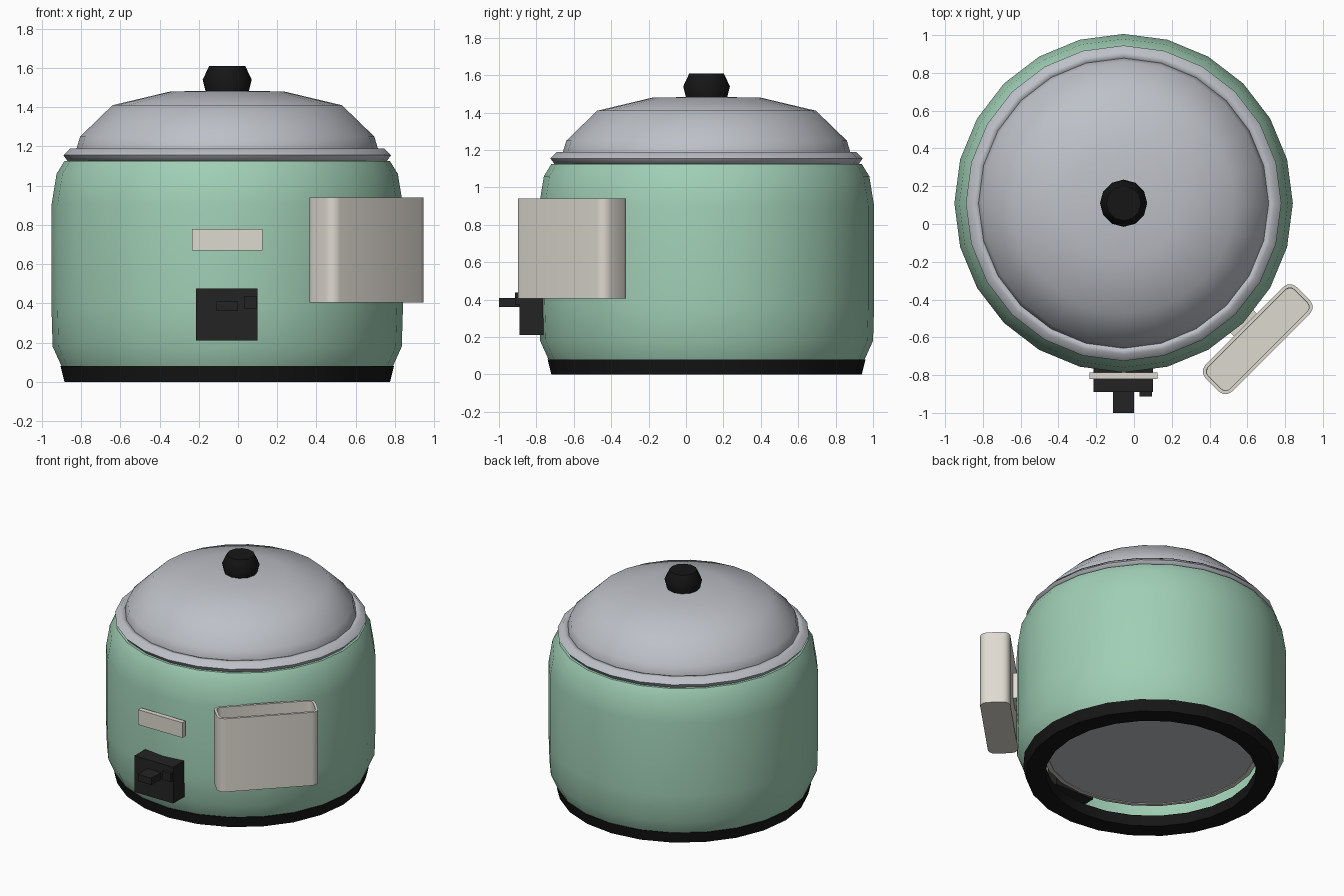
import bpy, bmesh, math
from mathutils import Vector, Matrix

if "Cube" in bpy.data.objects:
    bpy.data.objects.remove(bpy.data.objects["Cube"], do_unlink=True)

CENTRE = Vector((-0.055, 0.11, 0))


def material(name, r, g, b):
    m = bpy.data.materials.new(name)
    m.use_nodes = True
    m.diffuse_color = (r, g, b, 1)
    m.node_tree.nodes["Principled BSDF"].inputs["Base Color"].default_value = (r, g, b, 1)
    return m


green = material("mint green", 0.35, 0.62, 0.46)
grey = material("lid grey", 0.51, 0.53, 0.57)
beige = material("warm beige", 0.73, 0.70, 0.63)
black = material("black", 0.008, 0.008, 0.008)
charcoal = material("charcoal", 0.017, 0.017, 0.017)


def finish(name, bm, mat, location, angle=50):
    bmesh.ops.recalc_face_normals(bm, faces=bm.faces)
    mesh = bpy.data.meshes.new(name)
    bm.to_mesh(mesh)
    bm.free()
    mesh.materials.append(mat)
    ob = bpy.data.objects.new(name, mesh)
    ob.location = location
    bpy.context.collection.objects.link(ob)
    bpy.ops.object.select_all(action="DESELECT")
    ob.select_set(True)
    bpy.context.view_layer.objects.active = ob
    bpy.ops.object.shade_smooth_by_angle(angle=math.radians(angle))
    return ob


def lathe(name, profile, mat, closed=False, sides=24, angle=50):
    """Spin a (radius, height) profile around the pot's axis."""
    bm = bmesh.new()
    verts = [bm.verts.new((r, 0, z)) for r, z in profile]
    pairs = list(zip(verts, verts[1:]))
    if closed:
        pairs.append((verts[-1], verts[0]))
    edges = [bm.edges.new(p) for p in pairs]
    bmesh.ops.spin(bm, geom=verts + edges, cent=(0, 0, 0), axis=(0, 0, 1),
                   angle=math.tau, steps=sides)
    bmesh.ops.remove_doubles(bm, verts=bm.verts, dist=0.0005)
    return finish(name, bm, mat, CENTRE, angle)


def box(name, low, high, mat):
    low, high = Vector(low), Vector(high)
    bm = bmesh.new()
    bmesh.ops.create_cube(bm, size=1)
    bmesh.ops.scale(bm, vec=high - low, verts=bm.verts)
    return finish(name, bm, mat, (low + high) / 2, 30)


# Round parts: foot ring, body shell, rim, lid and knob
lathe("base_ring", [(0.83, 0), (0.85, 0.08), (0.70, 0.08), (0.70, 0)], black, True)
lathe("body", [(0.845, 0.08), (0.89, 0.18), (0.896, 0.38), (0.896, 0.9),
               (0.87, 1.06), (0.83, 1.125), (0.77, 1.13)], green)
lathe("rim", [(0.835, 1.155), (0.80, 1.19), (0.77, 1.19), (0.755, 1.155),
              (0.77, 1.12), (0.81, 1.12)], grey, True, angle=70)
lathe("lid", [(0.768, 1.17), (0.768, 1.19), (0.75, 1.25), (0.585, 1.41),
              (0.29, 1.48), (0, 1.485)], grey)
lathe("knob", [(0, 1.47), (0.11, 1.48), (0.125, 1.54), (0.092, 1.61), (0, 1.61)],
      black, sides=12)

# Inner pot seen through the open bottom
lathe("inner_pot", [(0, 0.165), (0.687, 0.165), (0.687, 1.1)], grey)
lathe("inner_pot_collar", [(0.687, 0.16), (0.72, 0.165), (0.72, 0.22), (0.687, 0.22)],
      beige, True)

# Front controls
box("control_box", (-0.215, -0.89, 0.21), (0.10, -0.68, 0.475), charcoal)
box("control_lever", (-0.11, -1.0, 0.36), (0.0, -0.88, 0.41), charcoal)
box("control_button", (0.03, -0.913, 0.375), (0.095, -0.88, 0.437), charcoal)
box("front_plate", (-0.235, -0.82, 0.67), (0.125, -0.785, 0.78), beige)

# Open pocket with rounded corners, turned to face the front left
turn = math.radians(45)
outward = Vector((1, -1, 0)).normalized()
bm = bmesh.new()
bmesh.ops.create_cube(bm, size=1)
bmesh.ops.scale(bm, vec=(0.682, 0.20, 0.535), verts=bm.verts)
upright = [e for e in bm.edges if abs(e.verts[0].co.z - e.verts[1].co.z) > 0.1]
bmesh.ops.bevel(bm, geom=upright, offset=0.05, segments=3, profile=0.5, affect="EDGES")
top = max(bm.faces, key=lambda f: f.calc_center_median().z)
for thickness in (0.018, 0.002):
    bmesh.ops.inset_region(bm, faces=[top], thickness=thickness, use_even_offset=True)
bmesh.ops.translate(bm, verts=list(top.verts), vec=(0, 0, -0.5))
pocket = finish("side_pocket", bm, beige, (0.655, -0.61, 0.6725), 40)
pocket.rotation_euler.z = turn

# Bracket joining the pocket to the body
spot = CENTRE + outward * 0.89 + Vector((0, 0, 0.67))
bracket = box("pocket_bracket", spot - Vector((0.085, 0.04, 0.095)),
              spot + Vector((0.085, 0.04, 0.095)), beige)
bracket.rotation_euler.z = turn
